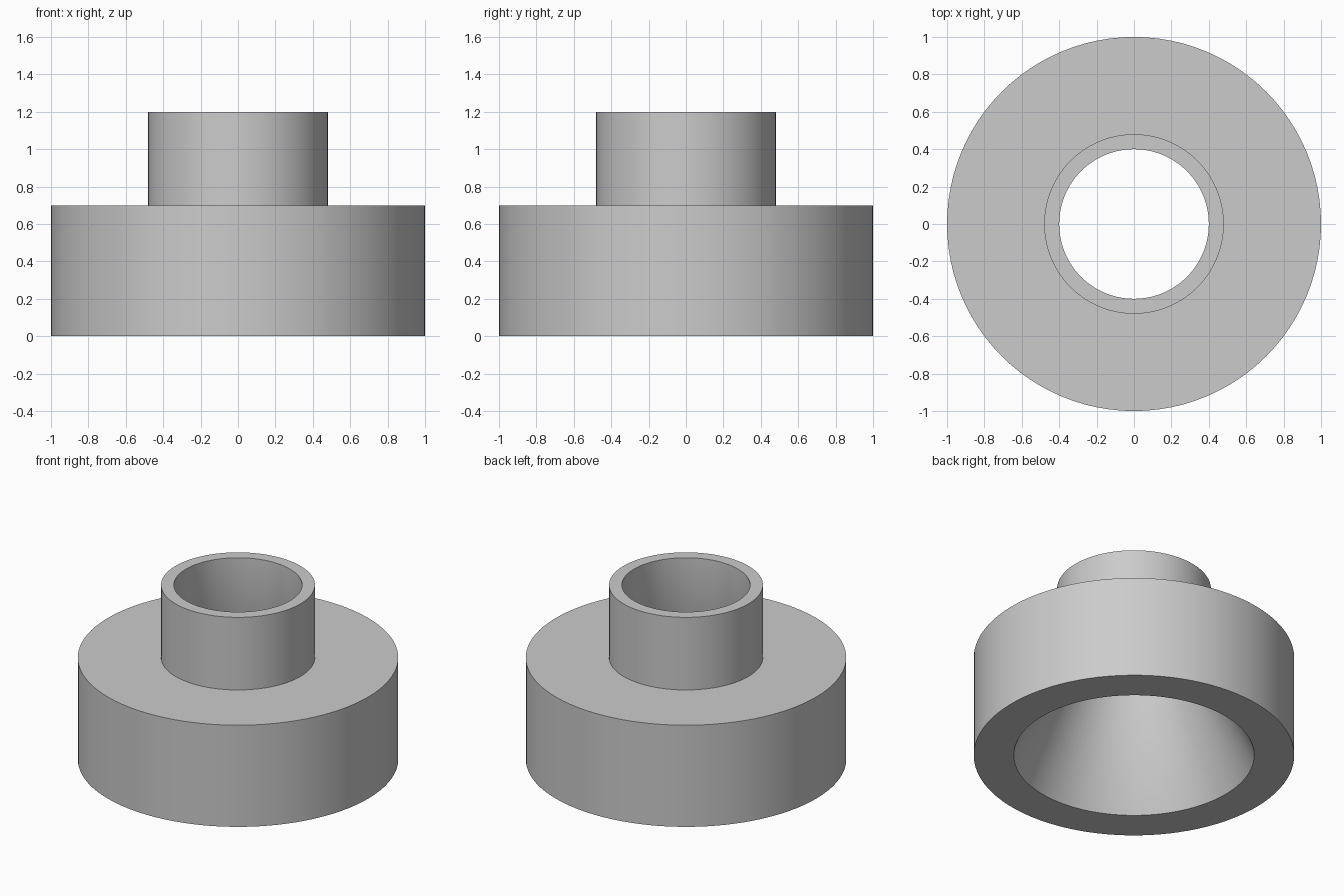
import bpy
import bmesh
import math

cube = bpy.data.objects.get("Cube")
if cube:
    bpy.data.objects.remove(cube, do_unlink=True)

grey = bpy.data.materials.new("plain grey")
grey.use_nodes = True
colour = (0.6, 0.6, 0.6, 1)
grey.diffuse_color = colour
grey.node_tree.nodes["Principled BSDF"].inputs["Base Color"].default_value = colour


def lathe(name, profile, sides=96):
    """Spin a closed (radius, height) profile around z."""
    bm = bmesh.new()
    rings = []
    for r, z in profile:
        rings.append([bm.verts.new((r * math.cos(a), r * math.sin(a), z))
                      for a in (math.tau * i / sides for i in range(sides))])
    for low, high in zip(rings, rings[1:] + rings[:1]):
        for i in range(sides):
            j = (i + 1) % sides
            bm.faces.new((low[i], low[j], high[j], high[i]))
    bmesh.ops.recalc_face_normals(bm, faces=bm.faces)
    mesh = bpy.data.meshes.new(name)
    bm.to_mesh(mesh)
    bm.free()
    mesh.materials.append(grey)
    obj = bpy.data.objects.new(name, mesh)
    bpy.context.collection.objects.link(obj)
    bpy.ops.object.select_all(action='DESELECT')
    obj.select_set(True)
    bpy.context.view_layer.objects.active = obj
    bpy.ops.object.shade_smooth_by_angle(angle=math.radians(30))
    return obj


# Wide base, narrow collar, straight collar bore, then tapered base bore
lathe("stepped_collar", [
    (1.0, 0), (1.0, 0.7),
    (0.48, 0.7), (0.48, 1.2),
    (0.4, 1.2), (0.4, 0.7),
    (0.75, 0),
])
